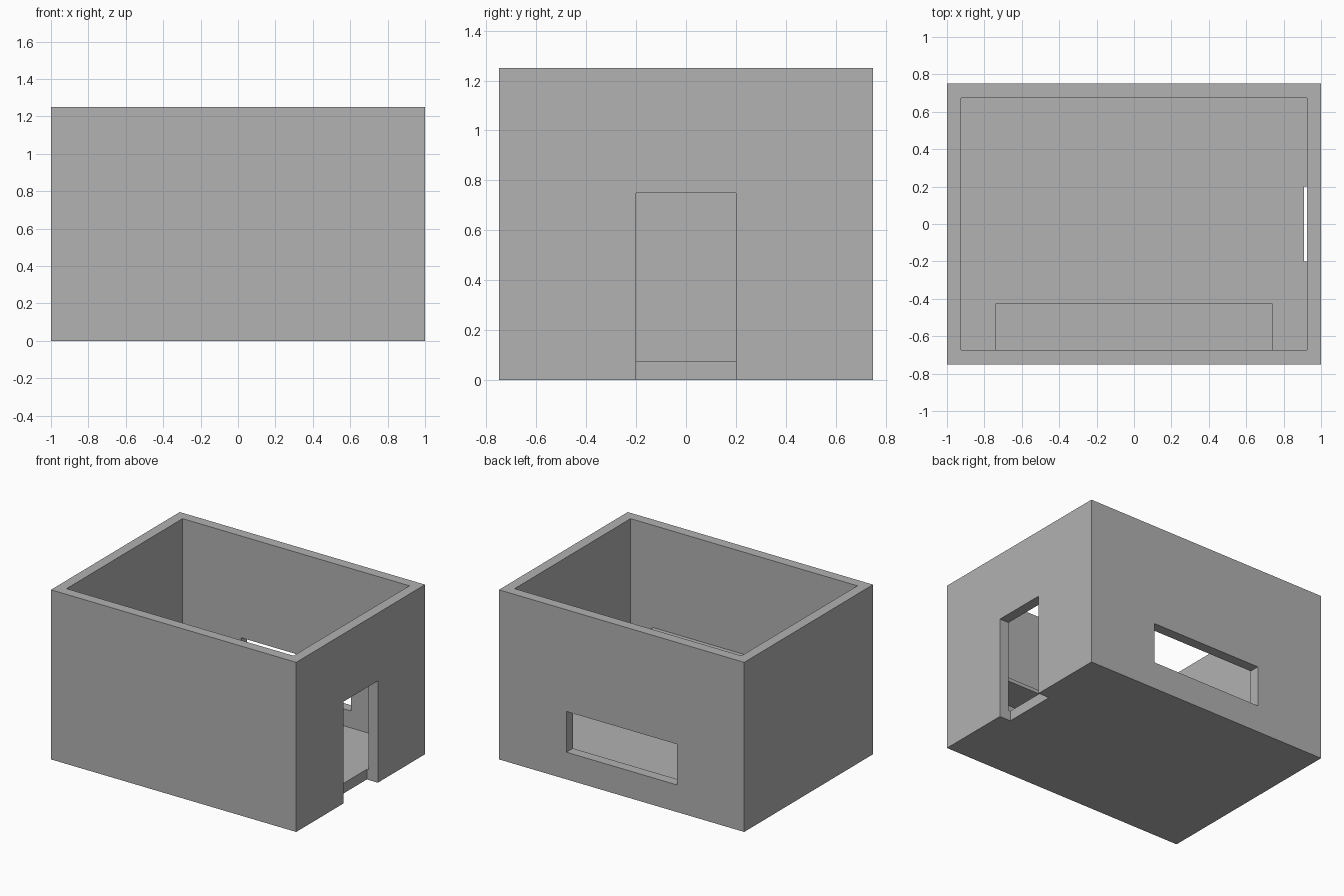
import bpy
import bmesh
from mathutils import Vector

default = bpy.data.objects.get("Cube")
if default:
    bpy.data.objects.remove(default, do_unlink=True)

# Single plain grey finish
grey = bpy.data.materials.new("plain_grey")
grey.use_nodes = True
colour = (0.445, 0.445, 0.445, 1.0)
grey.diffuse_color = colour
grey.node_tree.nodes["Principled BSDF"].inputs["Base Color"].default_value = colour


def box(name, low, high):
    """Axis-aligned box between two corners."""
    low, high = Vector(low), Vector(high)
    bm = bmesh.new()
    bmesh.ops.create_cube(bm, size=1)
    for v in bm.verts:
        v.co = (low + high) / 2 + v.co * (high - low)
    mesh = bpy.data.meshes.new(name)
    bm.to_mesh(mesh)
    bm.free()
    mesh.materials.append(grey)
    obj = bpy.data.objects.new(name, mesh)
    bpy.context.collection.objects.link(obj)
    return obj


def cut(target, name, low, high):
    """Carve a box-shaped opening out of the target."""
    cutter = box(name, low, high)
    cutter.hide_render = True
    mod = target.modifiers.new(name, "BOOLEAN")
    mod.operation = "DIFFERENCE"
    mod.solver = "EXACT"
    mod.object = cutter
    bpy.context.view_layer.objects.active = target
    bpy.ops.object.modifier_apply(modifier=mod.name)
    bpy.data.objects.remove(cutter, do_unlink=True)


W, D, H = 1.0, 0.75, 1.25   # half width, half depth, height
T = 0.075                   # wall and floor thickness

# Open-topped room with floor and four walls
room = box("room_shell", (-W, -D, 0), (W, D, H))
cut(room, "room_hollow", (T - W, T - D, T), (W - T, D - T, H + 1))

# Doorway reaches the ground and bites slightly into the floor
cut(room, "doorway", (0.91, -0.2, -0.1), (W + 0.1, 0.2, D))

# Wide window in the back wall
cut(room, "back_window", (-0.45, D - T - 0.1, 0.2), (0.45, D + 0.1, 0.5))

# Thin shelf along the inside of the front wall
box("wall_shelf", (-0.74, T - D, 0.47), (0.74, -0.425, 0.497))
